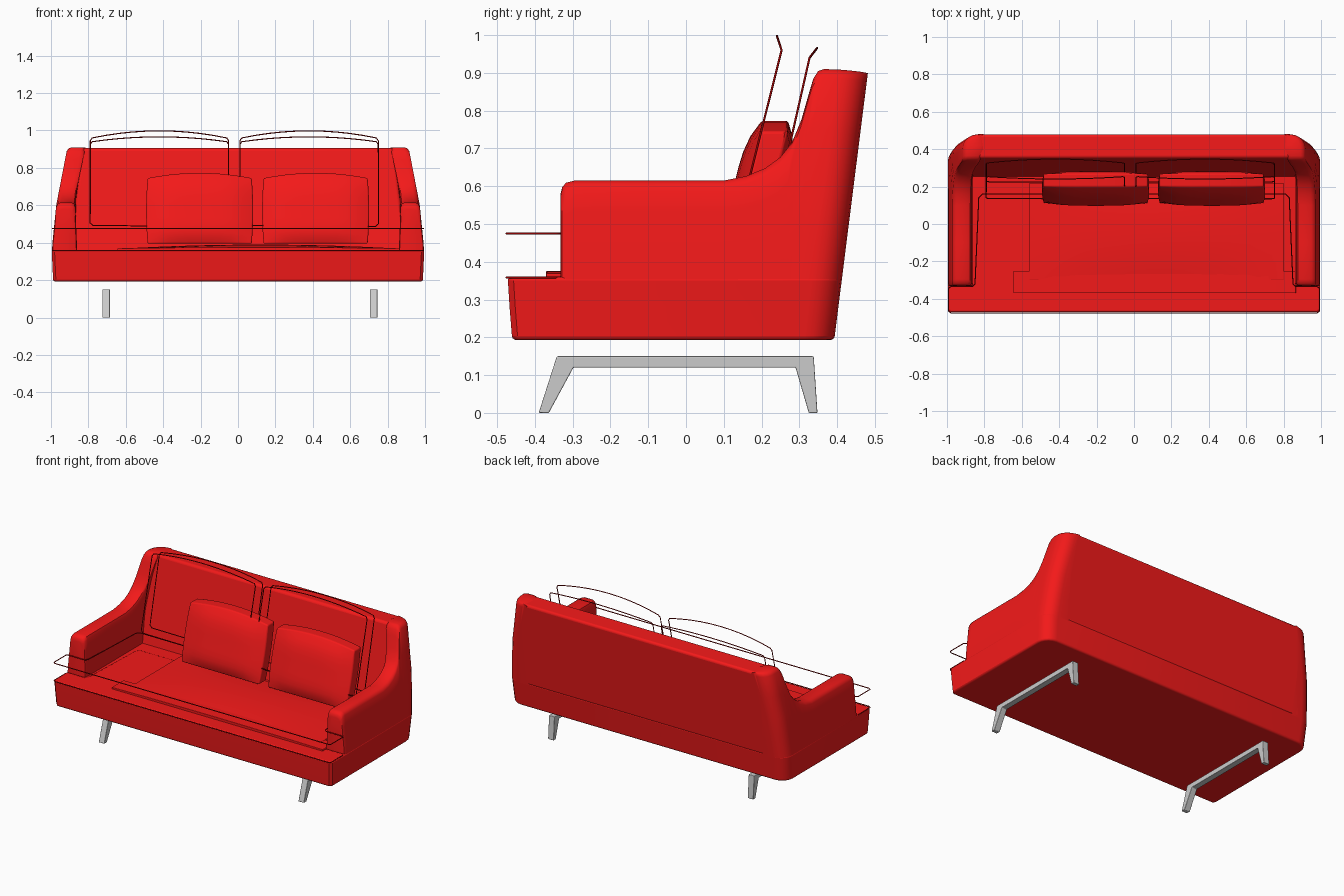
import bpy, bmesh, math
from mathutils import Vector

if "Cube" in bpy.data.objects:
    bpy.data.objects.remove(bpy.data.objects["Cube"])

red = bpy.data.materials.new("red_fabric")
red.diffuse_color = (0.9, 0.01, 0.01, 1)
red.use_nodes = True
red.node_tree.nodes["Principled BSDF"].inputs["Base Color"].default_value = red.diffuse_color
dark = bpy.data.materials.new("piping_red")
dark.diffuse_color = (0.3, 0.0, 0.0, 1)
dark.use_nodes = True
dark.node_tree.nodes["Principled BSDF"].inputs["Base Color"].default_value = dark.diffuse_color


def interp(x, pts):
    if x <= pts[0][0]:
        return pts[0][1]
    for (a, p), (b, q) in zip(pts, pts[1:]):
        if x <= b:
            return p + (q - p) * (x - a) / (b - a)
    return pts[-1][1]


def finish(name, bm, mat=None, bevel=0, mirror=False, angle=35):
    bmesh.ops.recalc_face_normals(bm, faces=bm.faces)
    me = bpy.data.meshes.new(name)
    bm.to_mesh(me)
    bm.free()
    ob = bpy.data.objects.new(name, me)
    bpy.context.collection.objects.link(ob)
    if mat:
        me.materials.append(mat)
    if mirror:
        ob.modifiers.new("mirror", 'MIRROR')
    if bevel:
        m = ob.modifiers.new("bevel", 'BEVEL')
        m.width, m.segments, m.limit_method = bevel, 3, 'ANGLE'
        m.angle_limit = math.radians(50)
    bpy.ops.object.select_all(action='DESELECT')
    bpy.context.view_layer.objects.active = ob
    ob.select_set(True)
    bpy.ops.object.shade_smooth_by_angle(angle=math.radians(angle))
    return ob


def loft(name, rings, **kw):
    bm = bmesh.new()
    vr = [[bm.verts.new(p) for p in r] for r in rings]
    n = len(vr[0])
    for a, b in zip(vr, vr[1:]):
        for i in range(n):
            j = (i + 1) % n
            bm.faces.new((a[i], a[j], b[j], b[i]))
    bm.faces.new(vr[0])
    bm.faces.new(vr[-1])
    return finish(name, bm, **kw)


# Outer envelope: half width and leaning back plane by height
R = 0.08
def width(z): return interp(z, [(0.19, 0.988), (0.36, 0.996), (0.6, 0.972), (0.91, 0.912)])
def inner(z): return interp(z, [(0.36, 0.86), (0.6, 0.87), (0.7, 0.86), (0.91, 0.815)])
def back(z): return 0.392 + (z - 0.19) * 0.126


# Base
def plan(z, front):
    w, b = width(z), back(z)
    right = [(w - 0.015, front, z), (w, front + 0.015, z)]
    for i in range(6):
        a = i * math.pi / 10
        right.append((w - R + R * math.cos(a), b - R + R * math.sin(a), z))
    return right + [(-x, y, zz) for x, y, zz in reversed(right)]

loft("base", [plan(0.193, -0.46), plan(0.28, -0.467), plan(0.36, -0.472)], mat=red, bevel=0.01)

# Arms sweeping up into the back corners: (y, top height, side inset)
tops = [(-0.332, 0.58, 0.014), (-0.328, 0.597, 0.004), (-0.318, 0.609, 0), (-0.295, 0.615, 0),
        (-0.1, 0.615, 0), (0.1, 0.615, 0), (0.16, 0.627, 0), (0.21, 0.648, 0), (0.25, 0.677, 0),
        (0.28, 0.715, 0), (0.305, 0.775, 0), (0.325, 0.845, 0), (0.337, 0.885, 0),
        (0.35, 0.905, 0), (0.365, 0.91, 0)]

def arm_ring(top, inset, out, inn):
    r = 0.022
    ring = []
    def put(z, depth, side):
        o, i = Vector(out(z)), Vector(inn(z))
        t = min((depth + inset) / (i - o).length, 0.49)
        p = o.lerp(i, t if side == 0 else 1 - t)
        ring.append((p.x, p.y, z))
    levels = [(0.345 + (top - r - 0.345) * k / 4, 0) for k in range(5)]
    levels += [(top - 0.3 * r, 0.3 * r), (top, r)]
    for z, d in levels:
        put(z, d, 0)
    for z, d in reversed(levels):
        put(z, d, 1)
    return ring

rings = []
for y, top, inset in tops:
    s = (y + 0.332) / (back(top) - R + 0.332)
    yy = lambda z, s=s: -0.332 + s * (back(z) - R + 0.332)
    rings.append(arm_ring(top, inset, lambda z: (width(z), yy(z), z), lambda z: (inner(z), yy(z), z)))
for k in range(6):
    a = k * math.pi / 10
    rings.append(arm_ring(0.909 - 0.002 * k, 0,
        lambda z: (width(z) - R + R * math.cos(a), back(z) - R + R * math.sin(a), z),
        lambda z: (inner(z) - 0.02, back(z) - R + R * k / 5, z)))
loft("arms", rings, mat=red, mirror=True, angle=40)

# Back rest slab
def slab(x):
    return [(x, back(0.345), 0.345), (x, back(0.9), 0.9), (x, 0.352, 0.906), (x, 0.25, 0.345)]
wide = [slab(-0.9), slab(0.9)]
for r, sgn in zip(wide, (-1, 1)):
    for i in (1, 2):
        r[i] = (sgn * 0.835,) + r[i][1:]
loft("back_rest", wide, mat=red, bevel=0.015)


# Soft cushions from a subdivided cube, deformed by a function of -1..1 coordinates
def cushion(name, shape, bevel):
    bm = bmesh.new()
    bmesh.ops.create_cube(bm, size=2)
    bmesh.ops.subdivide_edges(bm, edges=bm.edges, cuts=9, use_grid_fill=True)
    for v in bm.verts:
        v.co = shape(*v.co)
    ob = finish(name, bm, mat=red, bevel=bevel, angle=50)
    return ob

def pillow(cx):
    def shape(u, v, w):
        x = cx + u * (0.278 + 0.008 * (1 - w * w))
        z = 0.57 + 0.175 * w + (0.028 * (1 - u * u) if w > 0 else 0) * w
        y = 0.19 + 0.045 * w + v * (0.035 + 0.035 * (1 - u**4) * (1 - w**4))
        return x, y, z
    return shape

cushion("pillow_left", pillow(-0.205), 0.012)
cushion("pillow_right", pillow(0.415), 0.012)
cushion("seat_pad", lambda u, v, w: (0.12 + 0.68 * u, -0.04 + 0.26 * v,
        0.36 + w * (0.012 + 0.018 * (1 - u * u) * (1 - v * v))), 0.006)
cushion("seat_pad_front", lambda u, v, w: (0.11 + 0.755 * u, -0.31 + 0.06 * v,
        0.36 + w * (0.01 + 0.006 * (1 - u * u))), 0.006)


# Piping cords
def cord(name, pts):
    cu = bpy.data.curves.new(name, 'CURVE')
    cu.dimensions = '3D'
    cu.bevel_depth, cu.bevel_resolution = 0.003, 1
    sp = cu.splines.new('POLY')
    sp.points.add(len(pts) - 1)
    for p, c in zip(sp.points, pts):
        p.co = (*c, 1)
    sp.use_cyclic_u = True
    cu.materials.append(dark)
    bpy.context.collection.objects.link(bpy.data.objects.new(name, cu))

def back_loop(name, cx, side_z, mid_z, lean):
    h = 0.37
    xz = [(-h, 0.505), (-h + 0.015, 0.492), (h - 0.015, 0.487), (h, 0.5), (h, side_z - 0.015)]
    for k in range(11):
        u = 1 - k / 5
        xz.append((u * (h - 0.01), side_z + (mid_z - side_z) * (1 - u * u)))
    xz.append((-h, side_z - 0.015))
    cord(name, [(cx + x, interp(z, lean), z) for x, z in xz])

for label, cx in (("left", -0.42), ("right", 0.38)):
    back_loop("front_piping_" + label, cx, 0.96, 0.998, [(0.49, 0.135), (0.96, 0.253), (1.0, 0.24)])
    back_loop("rear_piping_" + label, cx, 0.94, 0.966, [(0.49, 0.225), (0.94, 0.327), (0.967, 0.348)])

half = [(0.98, -0.475), (0.992, -0.465), (0.992, -0.345), (0.98, -0.335), (0.865, -0.335),
        (0.85, -0.32), (0.83, 0.14), (0.81, 0.16)]
for label, z in (("upper", 0.475), ("lower", 0.358)):
    cord("seat_piping_" + label, [(x, y, z) for x, y in half] + [(-x, y, z) for x, y in reversed(half)])

# Leg frames
leg = [(-0.39, 0), (-0.342, 0.15), (0.338, 0.15), (0.348, 0), (0.325, 0), (0.29, 0.12),
       (-0.298, 0.12), (-0.363, 0)]
for label, x in (("left", -0.705), ("right", 0.725)):
    loft("leg_frame_" + label, [[(x + d, y, z) for y, z in leg] for d in (-0.02, 0.02)], bevel=0.003)
